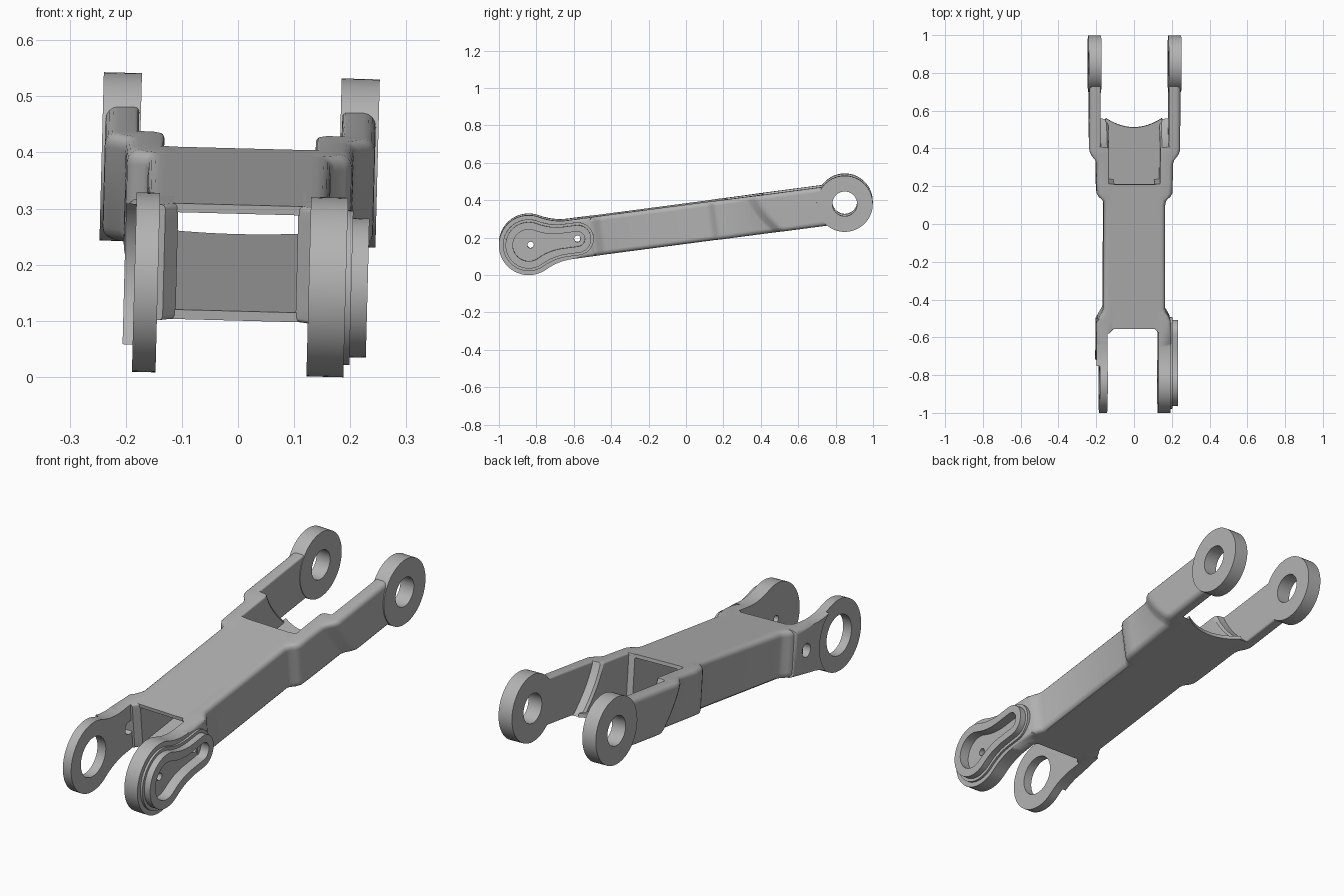
import bpy, bmesh
from math import sin, cos, pi, radians
from mathutils import Matrix, Vector

if "Cube" in bpy.data.objects:
    bpy.data.objects.remove(bpy.data.objects["Cube"])

steel = bpy.data.materials.new("satin grey metal")
GREY = (0.45, 0.45, 0.45, 1)
steel.use_nodes = True
steel.diffuse_color = GREY
steel.node_tree.nodes["Principled BSDF"].inputs["Base Color"].default_value = GREY

# The link is built level along y, then pitched and slightly rolled into place
POSE = (Matrix.Translation((0, 0.004, 0.2755)) @ Matrix.Rotation(radians(1.5), 4, 'Y')
        @ Matrix.Rotation(radians(7.5), 4, 'X'))
EYE = 0.852      # distance of both eye centres from the middle
PIN = -0.59      # small hole in the front arms
HALF = 0.104     # half height of the beam


def make_object(name, bm):
    bmesh.ops.recalc_face_normals(bm, faces=bm.faces)
    mesh = bpy.data.meshes.new(name)
    bm.to_mesh(mesh)
    bm.free()
    obj = bpy.data.objects.new(name, mesh)
    bpy.context.collection.objects.link(obj)
    return obj


def prism(name, outline, x0, x1, bevel=0, both=False):
    """Extrude a (y, z) outline from x0 to x1, rounding the rim at x1 (or both rims)."""
    bm = bmesh.new()
    a = [bm.verts.new((x0, y, z)) for y, z in outline]
    b = [bm.verts.new((x1, y, z)) for y, z in outline]
    bm.faces.new(a)
    bm.faces.new(b)
    n = len(a)
    for i in range(n):
        j = (i + 1) % n
        bm.faces.new((a[i], a[j], b[j], b[i]))
    if bevel:
        rim = set(b) | (set(a) if both else set())
        edges = [e for e in bm.edges if e.verts[0] in rim and e.verts[1] in rim
                 and abs(e.verts[0].co.x - e.verts[1].co.x) < 1e-5]
        bmesh.ops.bevel(bm, geom=edges, offset=bevel, segments=4, profile=0.5, affect='EDGES')
    return make_object(name, bm)


def circle(y, r, n=56):
    return [(y + r * cos(2 * pi * i / n), r * sin(2 * pi * i / n)) for i in range(n)]


def keyhole(r, w, end, rounded=True):
    """Round front eye blending through a concave neck into a bar of half width w."""
    a = radians(62)
    upper = [(-EYE + r * cos(t), r * sin(t)) for t in (pi + (a - pi) * i / 24 for i in range(25))]
    p = Vector(upper[-1])
    t = (p.y - w) / cos(a)
    c = Vector((p.x + t * sin(a), w))
    q = Vector((c.x + t, w))
    for i in range(1, 9):
        s = i / 8
        k = p * (1 - s) ** 2 + c * 2 * s * (1 - s) + q * s * s
        upper.append((k.x, k.y))
    if rounded:
        upper += [(end + w * sin(s), w * cos(s)) for s in (pi / 2 * i / 10 for i in range(11))]
        upper[-1] = (end + w, 0)
        lower = upper[1:-1]
    else:
        upper.append((end, w))
        lower = upper[1:]
    return upper + [(y, -z) for y, z in reversed(lower)]


def cut(obj, cutters):
    for c in cutters:
        m = obj.modifiers.new("cut", 'BOOLEAN')
        m.operation, m.solver, m.object = 'DIFFERENCE', 'EXACT', c
    bpy.context.view_layer.update()
    graph = bpy.context.evaluated_depsgraph_get()
    mesh = bpy.data.meshes.new_from_object(obj.evaluated_get(graph))
    obj.modifiers.clear()
    obj.data = mesh
    return obj


def section(y, xin, xout, skew, side):
    """Rounded beam section; skewed sections lean back along a curve."""
    ro, ri = 0.022, 0.008
    ring = []
    for k in range(4):
        outer, top = k in (0, 1), k in (1, 2)
        r = ro if outer else ri
        cx = xout - r if outer else xin + r
        cz = (HALF - r) * (1 if top else -1)
        for i in range(5):
            t = pi / 2 * (k - 1 + i / 4)
            ring.append((cx + r * cos(t), cz + r * sin(t)))
        if k in (0, 2):  # extra points up and down the upright sides
            x = xout if outer else xin
            run = [HALF * 0.75 * (-1 + i / 3) for i in range(7)]
            ring += [(x, z) for z in (run if k == 0 else reversed(run))]
    pts = []
    for x, z in ring:
        t = (HALF - z) / (2 * HALF)
        pts.append((side * x, y + skew * 0.126 * (0.45 * t + 0.55 * t * t), z))
    return pts


def rail(name, side):
    """Side rail: plain along the tube, stepped outwards to both forks."""
    stations = [(-0.575, 0.13, 0.193, 0), (-0.55, 0.107, 0.193, 0), (-0.505, 0.107, 0.192, 0),
                (-0.485, 0.107, 0.183, 0), (-0.465, 0.107, 0.17, 0), (-0.445, 0.107, 0.163, 0),
                (0.115, 0.107, 0.163, 0), (0.135, 0.107, 0.17, 0), (0.15, 0.107, 0.188, 0),
                (0.17, 0.107, 0.2, 0), (0.222, 0.107, 0.202, 0), (0.226, 0.135, 0.202, 0),
                (0.325, 0.135, 0.204, 1), (0.345, 0.135, 0.211, 1), (0.37, 0.135, 0.231, 1),
                (0.39, 0.135, 0.24, 1), (0.405, 0.136, 0.241, 1), (0.417, 0.145, 0.241, 1),
                (0.422, 0.18, 0.241, 1), (0.6, 0.181, 0.241, 0), (0.78, 0.181, 0.241, 0)]
    bm = bmesh.new()
    rings = [[bm.verts.new(p) for p in section(*s, side)] for s in stations]
    n = len(rings[0])
    for a, b in zip(rings, rings[1:]):
        for i in range(n):
            j = (i + 1) % n
            bm.faces.new((a[i], a[j], b[j], b[i]))
    bm.faces.new(rings[0])
    bm.faces.new(rings[-1])
    return make_object(name, bm)


def plate(name, outline, z0, z1):
    bm = bmesh.new()
    face = bm.faces.new([bm.verts.new((x, y, z0)) for x, y in outline])
    ext = bmesh.ops.extrude_face_region(bm, geom=[face])
    for v in ext["geom"]:
        if isinstance(v, bmesh.types.BMVert):
            v.co.z = z1
    return make_object(name, bm)


parts, cutters = [], []


def cutter(outline, x0, x1):
    c = prism("cutter", outline, x0, x1)
    c.hide_render = True
    cutters.append(c)
    return c


# Side rails and rear eyes
for side, label in ((1, "left"), (-1, "right")):
    parts.append(rail(label + "_rail", side))
    eye = prism(label + "_rear_eye", circle(EYE, 0.15), side * 0.178, side * 0.246, 0.024, True)
    parts.append(cut(eye, [cutter(circle(EYE, 0.066), side * 0.1, side * 0.3)]))

# Top and bottom plates close the hollow beam; the bottom one ends in a concave arc
parts.append(plate("top_plate", [(-0.13, -0.552), (0.13, -0.552), (0.13, 0.22), (-0.13, 0.22)],
                   0.088, HALF))
arc = [(0.15 - 0.3 * i / 16, 0.5 + 0.05 * (1 - i / 8) ** 2) for i in range(17)]
parts.append(plate("bottom_plate", [(-0.15, -0.46), (-0.13, -0.46), (-0.13, -0.552), (0.13, -0.552),
                                    (0.13, -0.46), (0.15, -0.46)] + arc, -0.087, -HALF))

# Right front arm: open eye, pin hole and a thinned round face
arm_shape = keyhole(0.16, HALF, -0.5, False)
arm = prism("right_front_arm", arm_shape, -0.14, -0.2, 0.022)
parts.append(cut(arm, [cutter(circle(-EYE, 0.166), -0.182, -0.3),
                       cutter(circle(-EYE, 0.09), -0.1, -0.31),
                       cutter(circle(PIN, 0.03), -0.1, -0.31)]))

# Left front arm: closed eye with a raised keyhole boss and pocket
pocket = [cutter(keyhole(0.085, 0.04, PIN), 0.188, 0.3),
          cutter(circle(-EYE + 0.01, 0.017), 0.1, 0.29),
          cutter(circle(PIN, 0.017), 0.1, 0.29)]
parts.append(cut(prism("left_front_arm", arm_shape, 0.129, 0.195, 0.022), pocket))
parts.append(cut(prism("boss_skirt", keyhole(0.138, 0.088, PIN), 0.165, 0.205, 0.009), pocket))
parts.append(cut(prism("keyhole_boss", keyhole(0.124, 0.074, PIN), 0.17, 0.234, 0.016), pocket))

for c in cutters:
    bpy.data.objects.remove(c)

# Pose, colour and shade every part
for obj in parts:
    obj.data.transform(POSE)
    obj.data.materials.clear()
    obj.data.materials.append(steel)
    obj.data.shade_smooth()
    obj.data.set_sharp_from_angle(angle=radians(32))
